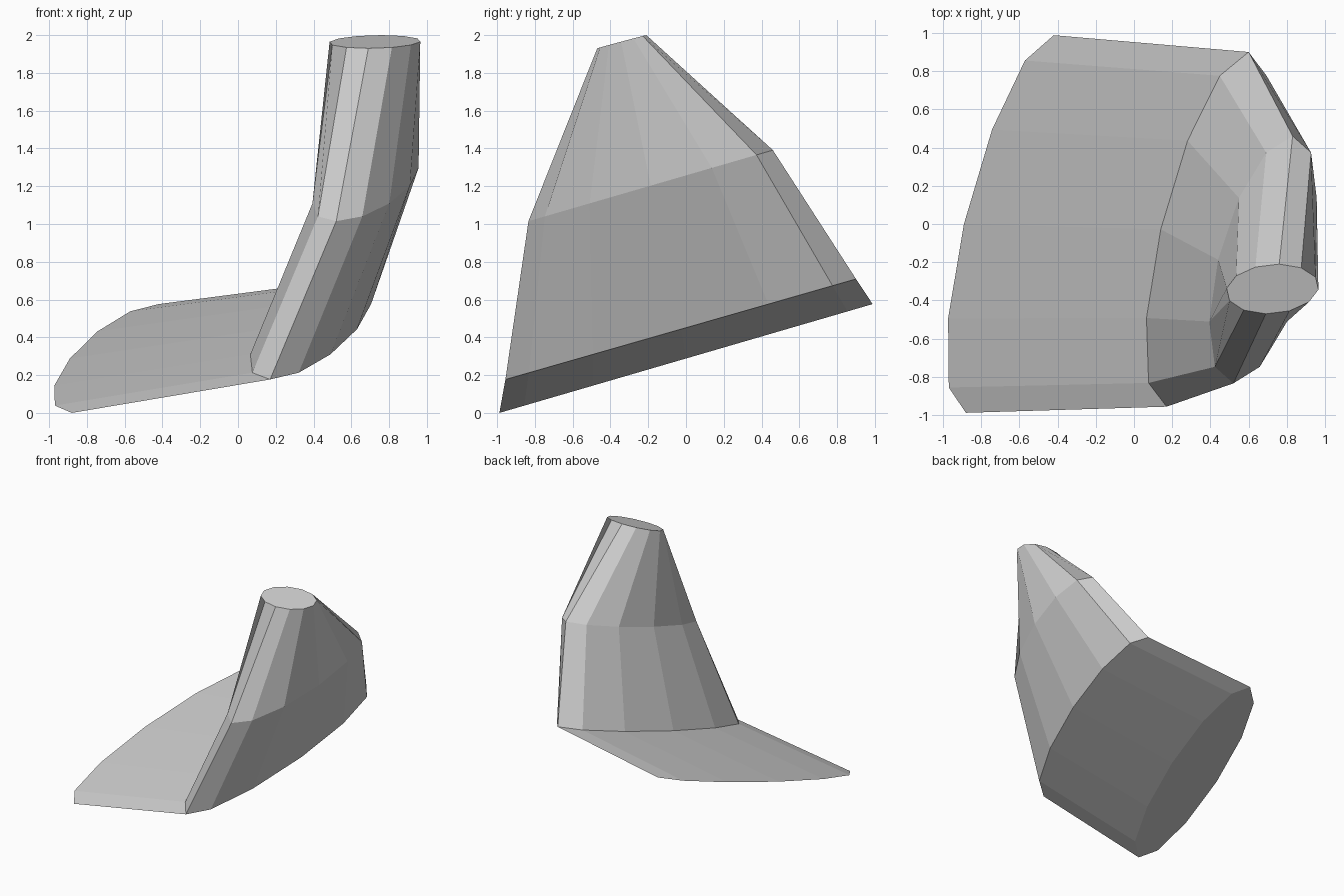
import bpy, bmesh
from math import sin, cos, tau
from mathutils import Vector

cube = bpy.data.objects.get("Cube")
if cube:
    bpy.data.objects.remove(cube, do_unlink=True)

SIDES = 12

# Plain grey finish
grey = bpy.data.materials.new("plain_grey")
grey.use_nodes = True
colour = (0.6, 0.6, 0.6, 1)
grey.diffuse_color = colour
grey.node_tree.nodes["Principled BSDF"].inputs["Base Color"].default_value = colour

# Elliptical cross-sections: centre, long half-axis, short half-axis
sections = [
    ((-0.65, 0.0, 0.288), (-0.23, -0.988, -0.288), (-0.24, 0, 0)),      # wide base
    ((0.385, -0.028, 0.443), (-0.215, -0.928, -0.266), (-0.245, 0, 0)), # bend
    ((0.675, -0.187, 1.203), (-0.155, -0.647, -0.188), (-0.235, 0, 0)), # shoulder
    ((0.725, -0.34, 1.965), (-0.035, -0.13, -0.035), (-0.24, 0.004, 0)),# narrow top
]


def add_ring(bm, centre, long_axis, short_axis):
    c, p, q = Vector(centre), Vector(long_axis), Vector(short_axis)
    angles = [tau * i / SIDES for i in range(SIDES)]
    return [bm.verts.new(c + p * cos(a) + q * sin(a)) for a in angles]


# Loft the sections and cap both ends
bm = bmesh.new()
rings = [add_ring(bm, *s) for s in sections]
for low, high in zip(rings, rings[1:]):
    for i in range(SIDES):
        j = (i + 1) % SIDES
        bm.faces.new((low[i], low[j], high[j], high[i]))
bm.faces.new(rings[0])
bm.faces.new(rings[-1])
bmesh.ops.recalc_face_normals(bm, faces=bm.faces[:])

mesh = bpy.data.meshes.new("bent_tapered_duct")
bm.to_mesh(mesh)
bm.free()
mesh.materials.append(grey)
duct = bpy.data.objects.new("bent_tapered_duct", mesh)
bpy.context.collection.objects.link(duct)
